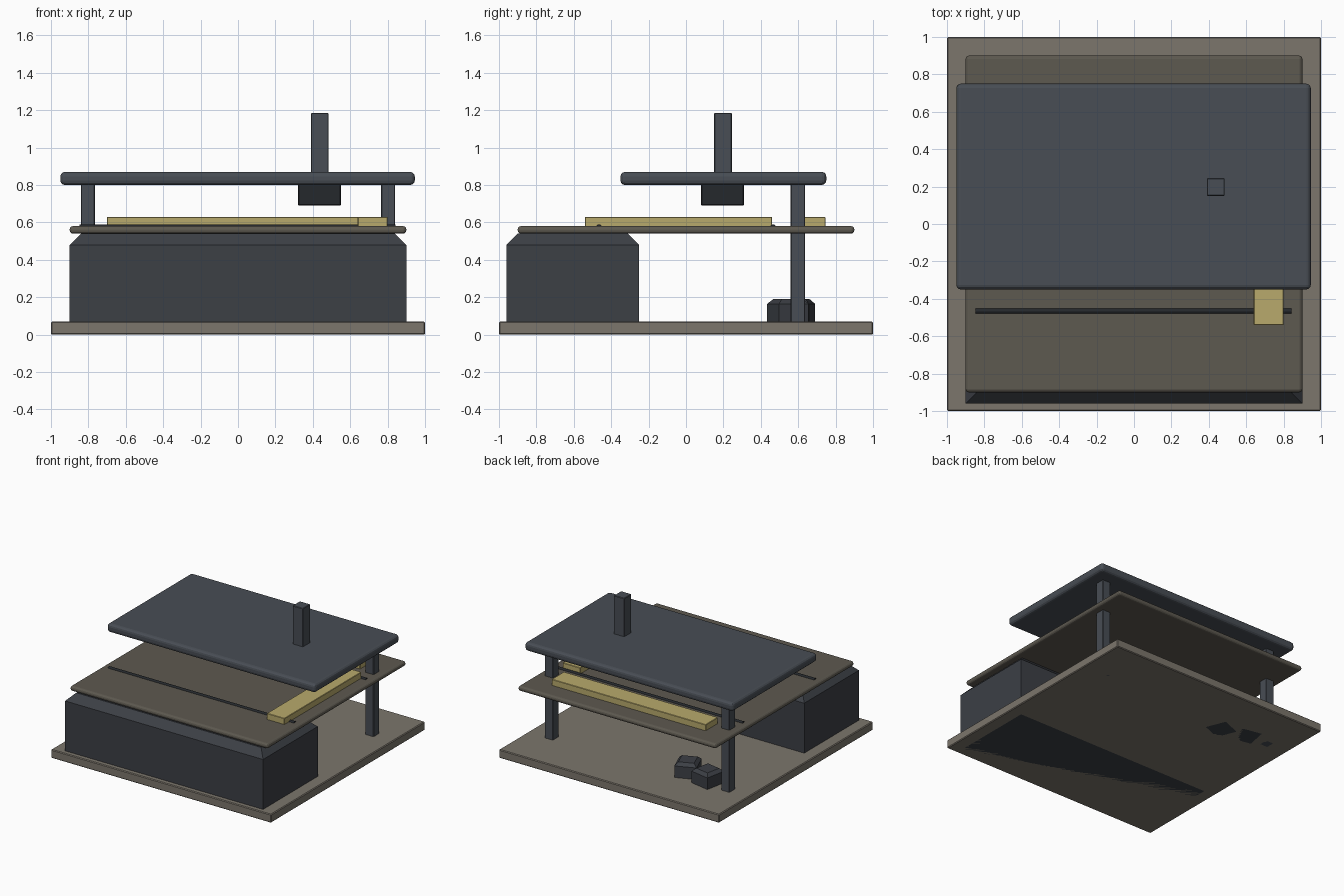
import bpy, bmesh, math

if "Cube" in bpy.data.objects:
    bpy.data.objects.remove(bpy.data.objects["Cube"])


def mat(name, r, g, b):
    m = bpy.data.materials.new(name)
    m.diffuse_color = (r, g, b, 1)
    m.use_nodes = True
    m.node_tree.nodes["Principled BSDF"].inputs["Base Color"].default_value = m.diffuse_color
    return m


STONE = mat("floor_stone", 0.20, 0.18, 0.15)
WOOD = mat("table_brown", 0.11, 0.10, 0.08)
SLATE = mat("slate", 0.065, 0.075, 0.09)
STEEL = mat("dark_steel", 0.045, 0.05, 0.06)
BLACK = mat("black", 0.018, 0.021, 0.025)
GOLD = mat("gold", 0.48, 0.40, 0.15)


def box(name, lo, hi, material, bevel=0.0, segments=1, top_only=False, turn=0.0):
    """Box between two corners, with optional bevel and turn about its own z axis."""
    size = [h - l for l, h in zip(lo, hi)]
    bm = bmesh.new()
    bmesh.ops.create_cube(bm, size=1)
    bmesh.ops.scale(bm, vec=size, verts=bm.verts)
    if bevel:
        edges = [e for e in bm.edges
                 if not top_only or all(v.co.z > 0 for v in e.verts)]
        bmesh.ops.bevel(bm, geom=edges, offset=bevel, segments=segments,
                        profile=0.5, affect='EDGES')
    mesh = bpy.data.meshes.new(name)
    bm.to_mesh(mesh)
    bm.free()
    mesh.materials.append(material)
    ob = bpy.data.objects.new(name, mesh)
    ob.location = [(l + h) / 2 for l, h in zip(lo, hi)]
    ob.rotation_euler.z = math.radians(turn)
    bpy.context.collection.objects.link(ob)
    return ob


# Floor slab
box("floor_slab", (-1, -1, 0), (1, 1, 0.07), STONE, 0.006)

# Counter block at the front, chamfered around the top
box("counter_block", (-0.9, -0.96, 0), (0.9, -0.25, 0.54), STEEL, 0.06, 1, True)

# Table top resting on the counter
box("table_top", (-0.9, -0.9, 0.54), (0.9, 0.9, 0.58), WOOD, 0.018, 3)

# Thin rails set into the table top
for name, y in (("front_rail", -0.465), ("back_rail", 0.465)):
    bpy.ops.mesh.primitive_cylinder_add(vertices=12, radius=0.016, depth=1.69,
                                        location=(-0.003, y, 0.574),
                                        rotation=(0, math.pi / 2, 0))
    rail = bpy.context.object
    rail.name = name
    rail.data.materials.append(BLACK)

# Gold strips on the table
box("side_strip", (0.64, -0.54, 0.575), (0.80, 0.46, 0.63), GOLD, 0.003)
box("back_strip", (-0.70, 0.585, 0.575), (0.70, 0.745, 0.63), GOLD, 0.003)

# Roof posts
for name, s in (("left_post", -1), ("right_post", 1)):
    box(name, (s * 0.8025 - 0.0375, 0.56, 0), (s * 0.8025 + 0.0375, 0.637, 0.81),
        SLATE, 0.004)

# Roof, chimney and the hood hanging below it
box("roof", (-0.95, -0.35, 0.80), (0.945, 0.75, 0.87), SLATE, 0.024, 3)
box("chimney", (0.39, 0.15, 0.80), (0.485, 0.245, 1.185), SLATE, 0.004)
box("hood", (0.32, 0.08, 0.69), (0.55, 0.31, 0.81), BLACK, 0.005)

# Two crates on the floor at the back, turned a little
for name, x, y, turn in (("inner_crate", -0.40, 0.545, 22), ("outer_crate", -0.61, 0.59, -11)):
    box(name, (x - 0.085, y - 0.085, 0), (x + 0.085, y + 0.085, 0.19),
        STEEL, 0.025, 1, True, turn)
